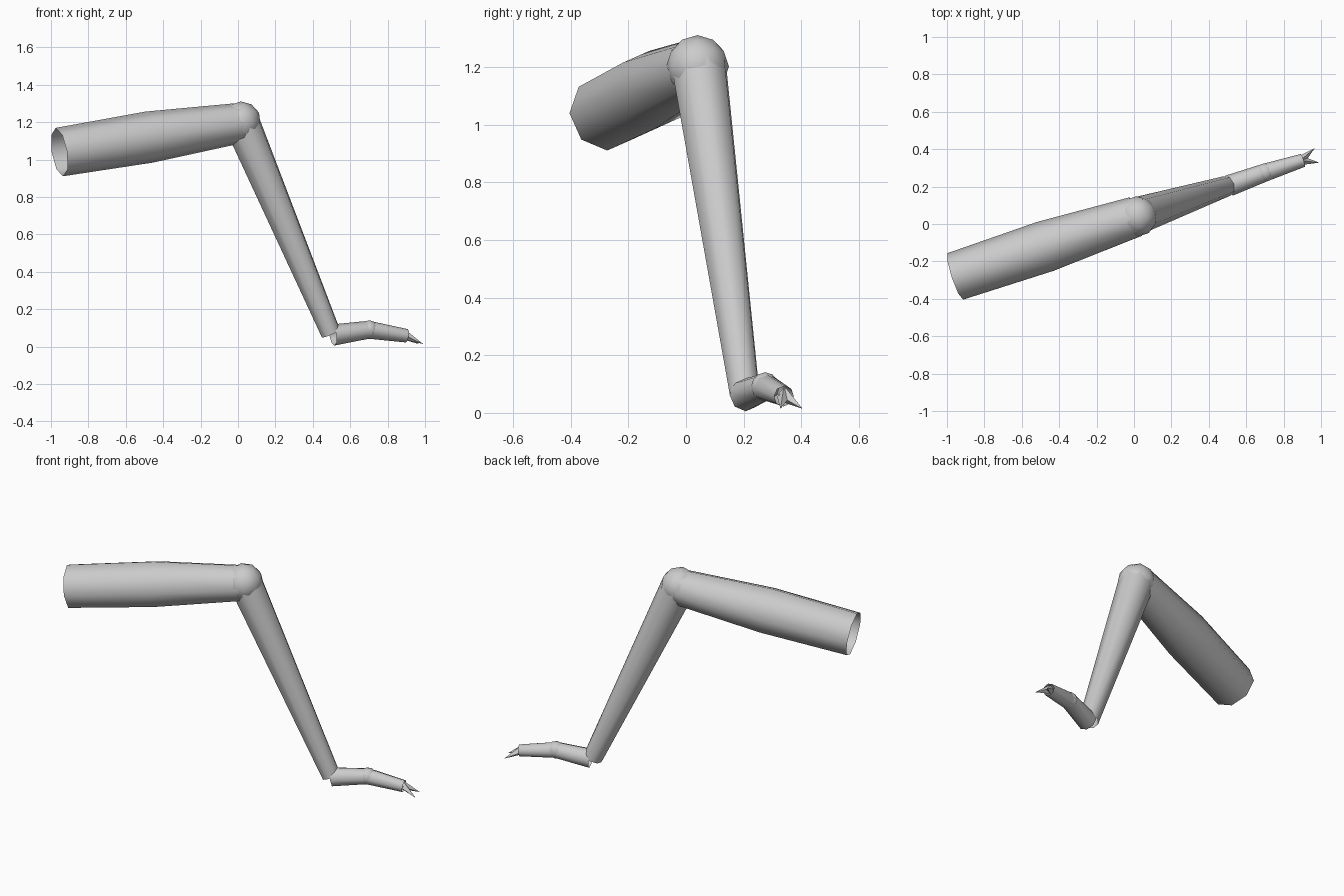
import bpy, bmesh, math
from mathutils import Vector

if "Cube" in bpy.data.objects:
    bpy.data.objects.remove(bpy.data.objects["Cube"])

grey = bpy.data.materials.new("light_grey")
grey.use_nodes = True
COLOUR = (0.6, 0.6, 0.6, 1)
grey.diffuse_color = COLOUR
grey.node_tree.nodes["Principled BSDF"].inputs["Base Color"].default_value = COLOUR


def finish(name, bm, angle=50):
    mesh = bpy.data.meshes.new(name)
    bm.to_mesh(mesh)
    bm.free()
    obj = bpy.data.objects.new(name, mesh)
    bpy.context.collection.objects.link(obj)
    mesh.materials.append(grey)
    bpy.ops.object.select_all(action="DESELECT")
    obj.select_set(True)
    bpy.context.view_layer.objects.active = obj
    bpy.ops.object.shade_smooth_by_angle(angle=math.radians(angle))
    return obj


def tube(name, stations, sides=8):
    """Open tube through (centre, radius) stations; radius 0 makes a point."""
    bm = bmesh.new()
    pts = [Vector(c) for c, r in stations]
    rings = []
    for i, (c, r) in enumerate(stations):
        axis = (pts[min(i + 1, len(pts) - 1)] - pts[max(i - 1, 0)]).normalized()
        side = Vector((0, 0, 1)).cross(axis).normalized()
        up = axis.cross(side)
        ring = []
        for k in range(sides):
            a = 2 * math.pi * k / sides
            ring.append(bm.verts.new(pts[i] + r * (side * math.cos(a) + up * math.sin(a))))
        rings.append(ring)
    for a, b in zip(rings, rings[1:]):
        for k in range(sides):
            n = (k + 1) % sides
            bm.faces.new((a[k], a[n], b[n], b[k]))
    bmesh.ops.remove_doubles(bm, verts=bm.verts, dist=1e-5)
    return finish(name, bm)


def ball(name, centre, radius):
    bm = bmesh.new()
    bmesh.ops.create_icosphere(bm, subdivisions=2, radius=radius)
    bmesh.ops.translate(bm, verts=bm.verts, vec=centre)
    return finish(name, bm)


# Upper leg, open at the body end
tube("upper_leg", [((-0.955, -0.28, 1.04), 0.131),
                   ((-0.475, -0.12, 1.12), 0.138),
                   ((0.01, 0.04, 1.195), 0.108)])
# Knee and lower leg
ball("knee", (0.015, 0.04, 1.202), 0.109)
tube("lower_leg", [((0.02, 0.045, 1.2), 0.1), ((0.497, 0.203, 0.07), 0.055)])

# Foot with its small joint
tube("foot", [((0.508, 0.205, 0.062), 0.057),
              ((0.7, 0.275, 0.09), 0.048),
              ((0.902, 0.34, 0.058), 0.036)])
ball("foot_joint", (0.7, 0.275, 0.091), 0.05)

# Pair of claws
for name, tip in (("left_claw", (0.966, 0.405, 0.014)),
                  ("right_claw", (0.99, 0.328, 0.014))):
    tube(name, [((0.89, 0.34, 0.062), 0.026), (tip, 0)], sides=4)
